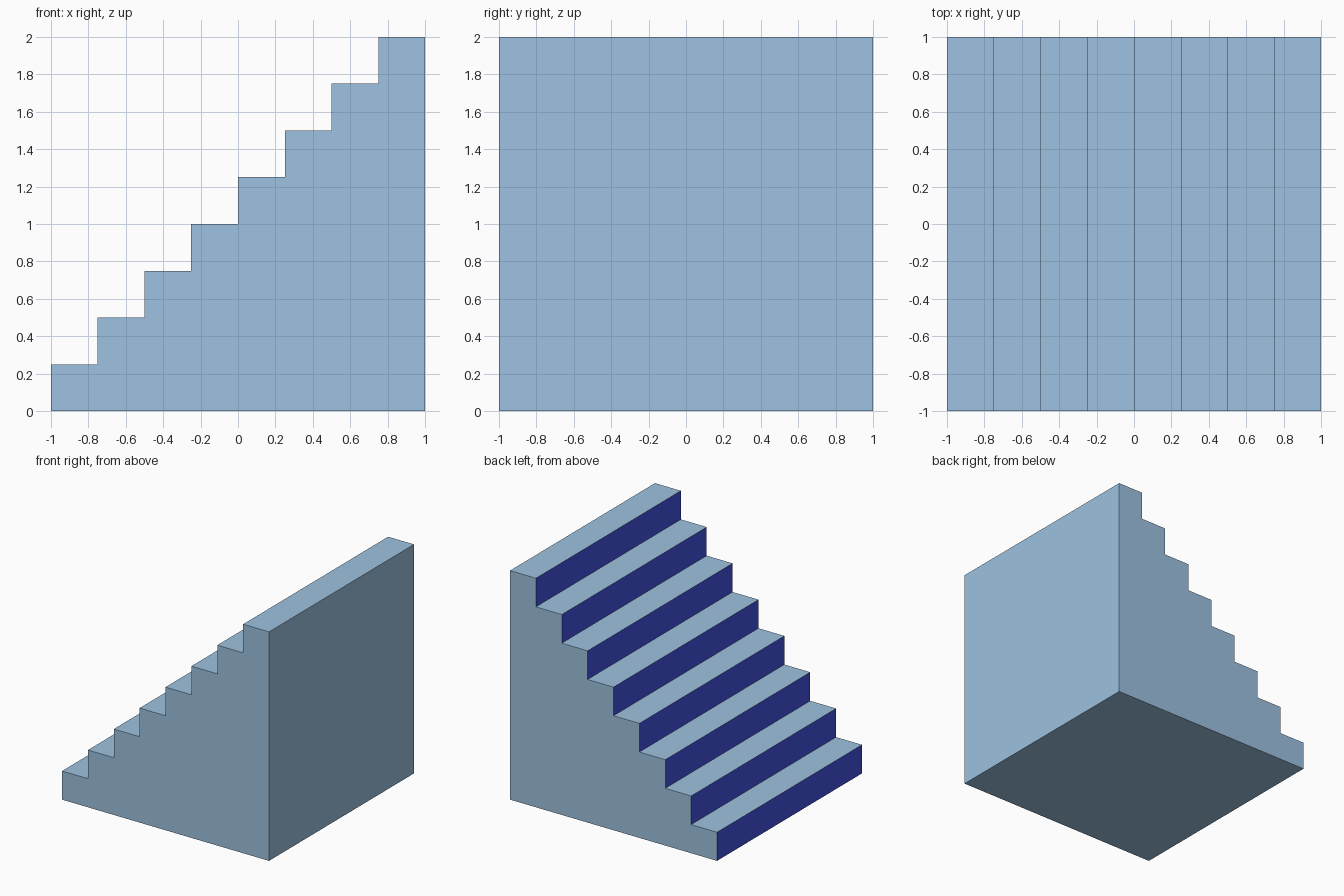
import bpy, bmesh

if "Cube" in bpy.data.objects:
    bpy.data.objects.remove(bpy.data.objects["Cube"])

STEPS = 8
SIZE = 2.0
S = SIZE / STEPS


def material(name, rgb):
    m = bpy.data.materials.new(name)
    m.diffuse_color = (*rgb, 1.0)
    m.use_nodes = True
    m.node_tree.nodes["Principled BSDF"].inputs["Base Color"].default_value = m.diffuse_color
    return m


body = material("pale blue", (0.34, 0.54, 0.75))
riser = material("strong blue", (0.055, 0.085, 0.76))

# Stepped side profile, rising towards +x
profile = []
for i in range(STEPS):
    x = -1 + i * S
    profile += [(x, i * S), (x, (i + 1) * S)]
profile += [(1, SIZE), (1, 0)]

# Solid staircase: two stepped sides joined by a quad along each profile edge
bm = bmesh.new()
front = [bm.verts.new((x, -1, z)) for x, z in profile]
back = [bm.verts.new((x, 1, z)) for x, z in profile]
bm.faces.new(front)
bm.faces.new(back)
for i in range(len(profile)):
    j = (i + 1) % len(profile)
    bm.faces.new((front[i], front[j], back[j], back[i]))
bmesh.ops.recalc_face_normals(bm, faces=bm.faces)
bm.normal_update()

# Risers face -x and take the second colour
for f in bm.faces:
    f.material_index = 1 if f.normal.x < -0.9 else 0

mesh = bpy.data.meshes.new("staircase")
bm.to_mesh(mesh)
bm.free()
mesh.materials.append(body)
mesh.materials.append(riser)
stairs = bpy.data.objects.new("staircase", mesh)
bpy.context.collection.objects.link(stairs)
